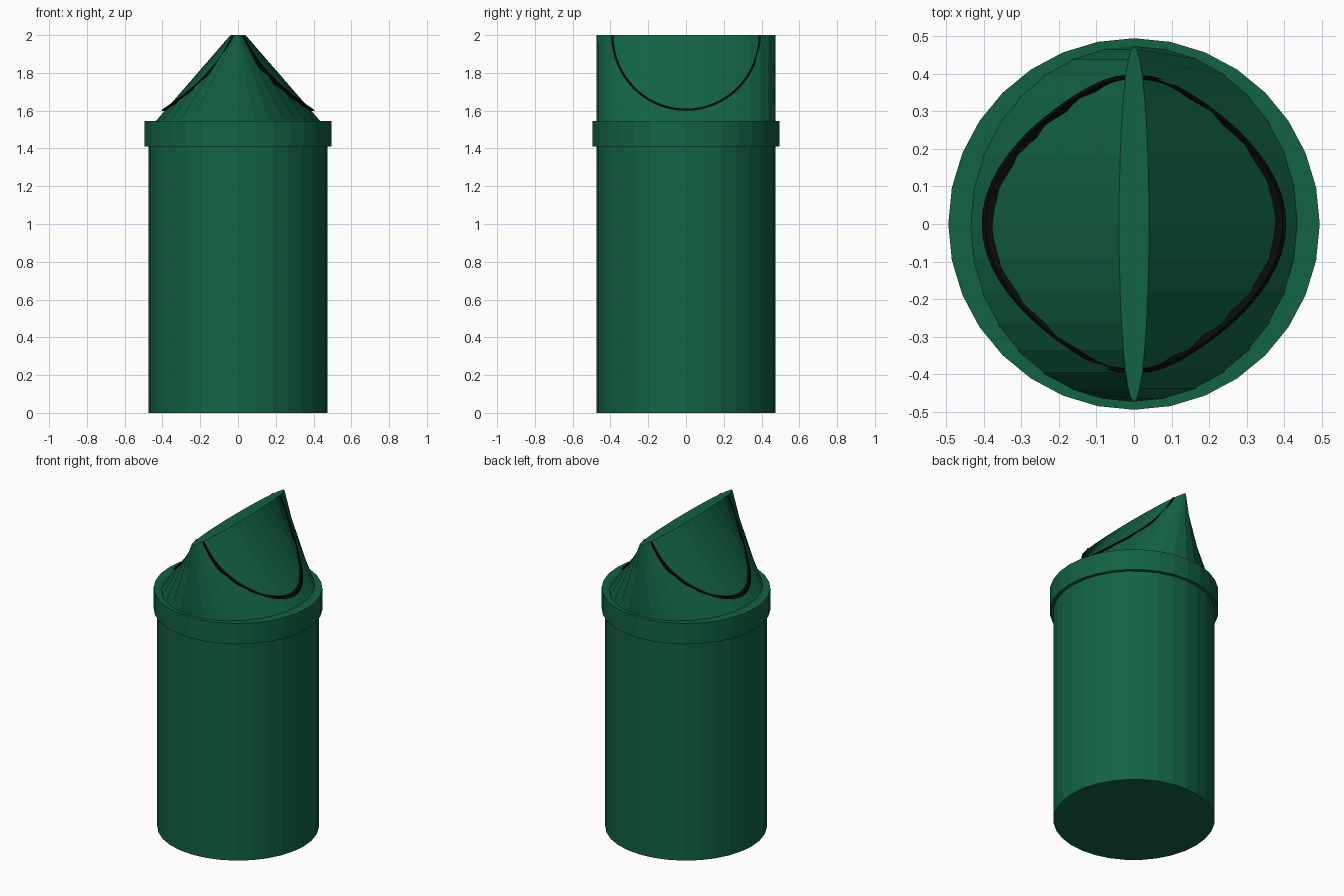
import bpy, bmesh, math

if "Cube" in bpy.data.objects:
    bpy.data.objects.remove(bpy.data.objects["Cube"])

SIDES = 32
R = 0.474            # body radius
Z0, Z1 = 1.5, 2.0    # wedge lid bottom and top
TOP_X = 0.04         # half width of the ridge


def material(name, color):
    m = bpy.data.materials.new(name)
    m.diffuse_color = color
    m.use_nodes = True
    m.node_tree.nodes["Principled BSDF"].inputs["Base Color"].default_value = m.diffuse_color
    return m


green = material("dark_green", (0.006, 0.125, 0.056, 1))
black = material("black", (0.003, 0.003, 0.003, 1))


def finish(bm, name, mat):
    bmesh.ops.recalc_face_normals(bm, faces=bm.faces)
    me = bpy.data.meshes.new(name)
    bm.to_mesh(me)
    bm.free()
    me.materials.append(mat)
    ob = bpy.data.objects.new(name, me)
    bpy.context.collection.objects.link(ob)
    return ob


def ring(bm, rx, ry, z):
    angles = [2 * math.pi * i / SIDES for i in range(SIDES)]
    return [bm.verts.new((rx * math.cos(a), ry * math.sin(a), z)) for a in angles]


def loft(name, sections, mat):
    """Closed solid through elliptical sections (rx, ry, z)."""
    bm = bmesh.new()
    rings = [ring(bm, *s) for s in sections]
    for lo, hi in zip(rings, rings[1:]):
        for i in range(SIDES):
            j = (i + 1) % SIDES
            bm.faces.new((lo[i], lo[j], hi[j], hi[i]))
    bm.faces.new(rings[0])
    bm.faces.new(rings[-1])
    return finish(bm, name, mat)


# Cylindrical body that narrows into the wedge-shaped lid
loft("bin_body_and_lid", [(R, R, 0), (R, R, Z0), (TOP_X, R, Z1)], green)

# Collar around the joint
loft("collar", [(0.495, 0.495, 1.41), (0.495, 0.495, 1.545)], green)


def lid_x(y, z):
    a = R + (TOP_X - R) * (z - Z0) / (Z1 - Z0)
    return a * math.sqrt(max(0, 1 - (y / R) ** 2))


# Thin black flap outlines: half circles lying on both slopes of the lid
def flap_outline(name, side):
    bm = bmesh.new()
    steps, sections = 32, []
    for i in range(steps + 1):
        t = math.pi * i / steps
        lift = 0.005 + 0.013 * math.sin(t)
        section = []
        for r, dx in ((0.384, -0.015), (0.396, -0.015), (0.396, lift), (0.384, lift)):
            y, z = r * math.cos(t), Z1 - (r + 0.005) * math.sin(t)
            xm = lid_x(y, z)
            section.append(bm.verts.new((side * (xm + dx), y, z)))
        sections.append(section)
    for s, n in zip(sections, sections[1:]):
        for k in range(4):
            m = (k + 1) % 4
            bm.faces.new((s[k], s[m], n[m], n[k]))
    bm.faces.new(sections[0])
    bm.faces.new(sections[-1])
    return finish(bm, name, black)


flap_outline("right_flap_outline", 1)
flap_outline("left_flap_outline", -1)
